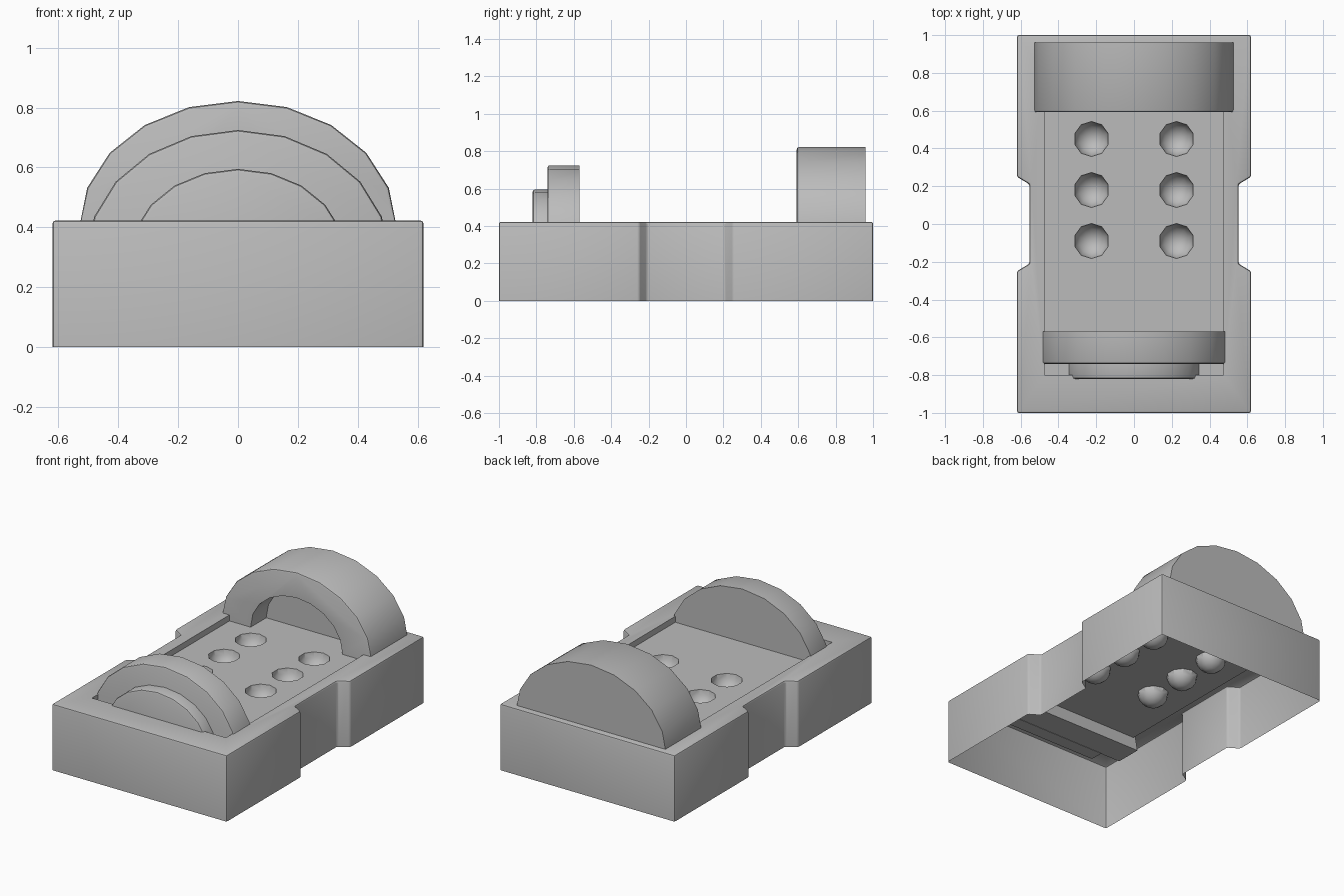
import bpy, bmesh, math
from mathutils import Matrix

if "Cube" in bpy.data.objects:
    bpy.data.objects.remove(bpy.data.objects["Cube"])

grey = bpy.data.materials.new("plain grey")
grey.diffuse_color = (0.5, 0.5, 0.5, 1)
grey.use_nodes = True
grey.node_tree.nodes["Principled BSDF"].inputs["Base Color"].default_value = grey.diffuse_color


def make(name, bm):
    bmesh.ops.recalc_face_normals(bm, faces=bm.faces)
    me = bpy.data.meshes.new(name)
    bm.to_mesh(me)
    bm.free()
    ob = bpy.data.objects.new(name, me)
    bpy.context.collection.objects.link(ob)
    me.materials.append(grey)
    return ob


def activate(ob):
    bpy.ops.object.select_all(action='DESELECT')
    ob.select_set(True)
    bpy.context.view_layer.objects.active = ob


def prism(points, vec):
    """Closed prism from a flat outline swept along vec."""
    bm = bmesh.new()
    face = bm.faces.new([bm.verts.new(p) for p in points])
    top = bmesh.ops.extrude_face_region(bm, geom=[face], use_keep_orig=True)
    verts = [g for g in top['geom'] if isinstance(g, bmesh.types.BMVert)]
    bmesh.ops.translate(bm, verts=verts, vec=vec)
    bmesh.ops.recalc_face_normals(bm, faces=bm.faces)
    return bm


def cut(ob, cutter):
    cutter.hide_render = True
    activate(ob)
    mod = ob.modifiers.new("cut", 'BOOLEAN')
    mod.operation = 'DIFFERENCE'
    mod.solver = 'EXACT'
    mod.object = cutter
    bpy.ops.object.modifier_apply(modifier=mod.name)
    bpy.data.objects.remove(cutter, do_unlink=True)


def smooth(ob):
    activate(ob)
    bpy.ops.object.shade_smooth_by_angle(angle=math.radians(32))


def half_disc(name, a, h, cz, y0, y1, bevel=0.012, foot=0.0):
    """Half of a 20-sided elliptical drum, front rim softened."""
    pts = [(a * math.cos(math.pi * i / 10), y0, cz + h * math.sin(math.pi * i / 10))
           for i in range(11)]
    if foot:
        pts += [(-a, y0, cz - foot), (a, y0, cz - foot)]
    bm = prism(pts, (0, y1 - y0, 0))
    if bevel:
        rim = [e for e in bm.edges
               if all(abs(v.co.y - y0) < 1e-5 for v in e.verts)
               and max(v.co.z for v in e.verts) > cz + 1e-4]
        bmesh.ops.bevel(bm, geom=rim, offset=bevel, segments=2, profile=0.5, affect='EDGES')
    return make(name, bm)


# Base block with a narrowed waist
side = [(0.62, -1), (0.62, -0.25), (0.553, -0.21), (0.553, 0.21), (0.62, 0.25), (0.62, 1)]
outline = side + [(-x, y) for x, y in reversed(side)]
bm = prism([(x, y, 0) for x, y in outline], (0, 0, 0.423))
soft = [e for e in bm.edges if max(v.co.z for v in e.verts) > 0.1]
bmesh.ops.bevel(bm, geom=soft, offset=0.011, segments=2, profile=0.5, affect='EDGES')
base = make("base", bm)

# Shallow bed recess
FLOOR = 0.385
bm = prism([(-0.475, -0.8, FLOOR), (0.475, -0.8, FLOOR),
            (0.475, 0.8, FLOOR), (-0.475, 0.8, FLOOR)], (0, 0, 0.2))
cut(base, make("recess_cutter", bm))

# Six round dimples
bm = bmesh.new()
for x in (-0.225, 0.225):
    for y in (0.45, 0.18, -0.09):
        bmesh.ops.create_uvsphere(bm, u_segments=10, v_segments=8, radius=0.094,
                                  matrix=Matrix.Translation((x, y, FLOOR + 0.004)))
cut(base, make("dimple_cutter", bm))

# Open underside
bm = bmesh.new()
bm.from_mesh(base.data)
under = [f for f in bm.faces if all(v.co.z < 1e-4 for v in f.verts)]
bmesh.ops.delete(bm, geom=under, context='FACES')
bm.to_mesh(base.data)
bm.free()
smooth(base)

# Tall rear arch with a hollow front
rear = half_disc("rear_arch", 0.53, 0.42, 0.402, 0.592, 0.96, foot=0.018)
cut(rear, half_disc("rear_hollow_cutter", 0.325, 0.27, 0.39, 0.5, 0.75, bevel=0, foot=0.1))
smooth(rear)

# Two stepped front arches
smooth(half_disc("front_arch", 0.505, 0.418, 0.307, -0.74, -0.57))
smooth(half_disc("front_arch_step", 0.36, 0.29, 0.305, -0.82, -0.735))
